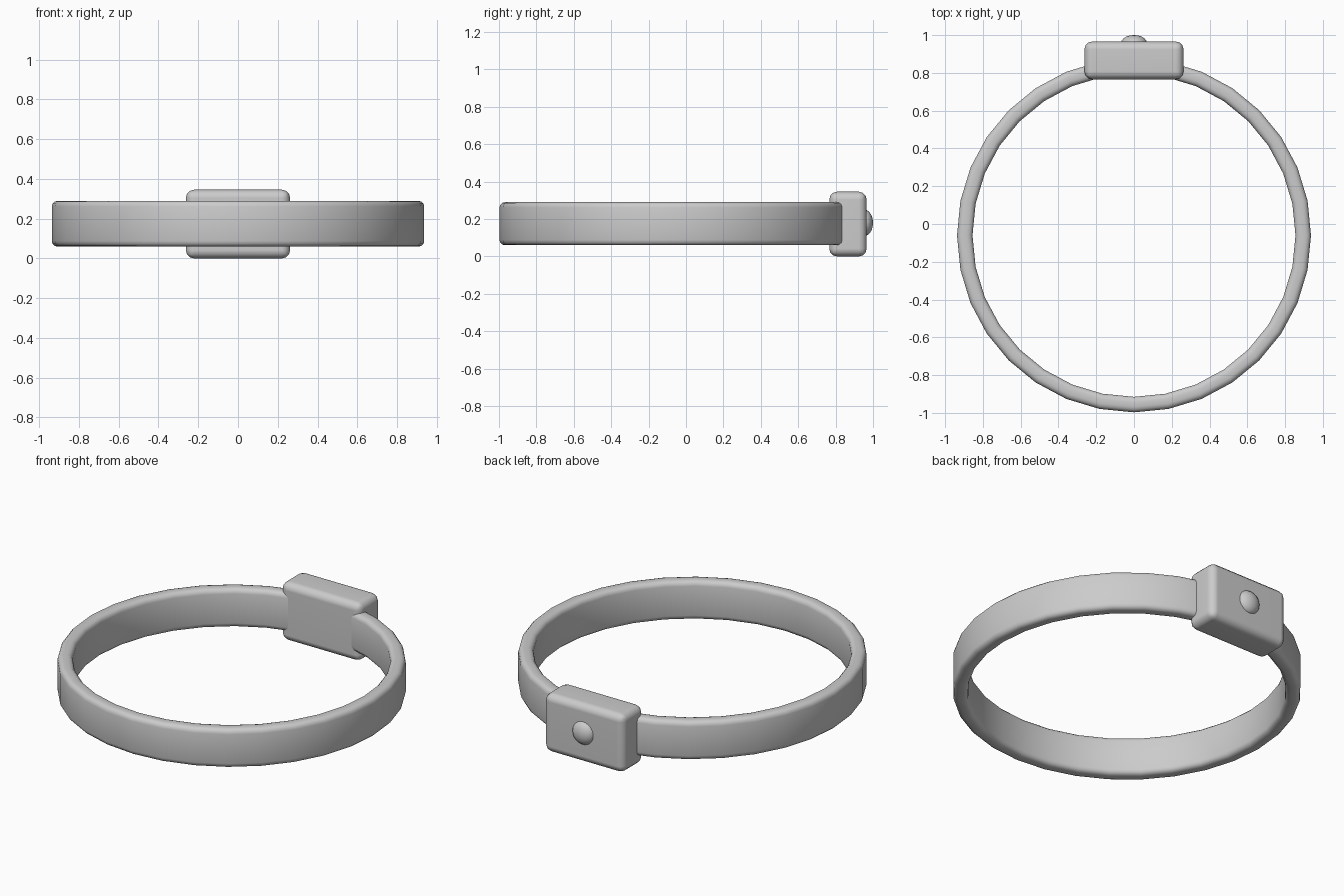
import bpy, bmesh, math

if "Cube" in bpy.data.objects:
    bpy.data.objects.remove(bpy.data.objects["Cube"])

def finish(name, bm):
    bmesh.ops.recalc_face_normals(bm, faces=bm.faces)
    me = bpy.data.meshes.new(name)
    bm.to_mesh(me)
    bm.free()
    ob = bpy.data.objects.new(name, me)
    bpy.context.collection.objects.link(ob)
    for p in me.polygons:
        p.use_smooth = True
    return ob

def lathe(name, profile, segments, closed):
    """Spin (radius, z) points around z."""
    bm = bmesh.new()
    rings = []
    for i in range(segments):
        a = 2 * math.pi * i / segments
        rings.append([bm.verts.new((r * math.cos(a), r * math.sin(a), z)) for r, z in profile])
    n = len(profile)
    for i in range(segments):
        a, b = rings[i], rings[(i + 1) % segments]
        for j in range(n if closed else n - 1):
            k = (j + 1) % n
            bm.faces.new((a[j], b[j], b[k], a[k]))
    bmesh.ops.remove_doubles(bm, verts=bm.verts, dist=1e-5)
    return finish(name, bm)

# Band: rounded rectangular section spun into a ring
def rounded_section(r0, r1, z0, z1, rad, steps=3):
    pts = []
    corners = ((r1 - rad, z1 - rad, 0), (r0 + rad, z1 - rad, 90),
               (r0 + rad, z0 + rad, 180), (r1 - rad, z0 + rad, 270))
    for cx, cz, start in corners:
        for s in range(steps + 1):
            a = math.radians(start + 90 * s / steps)
            pts.append((cx + rad * math.cos(a), cz + rad * math.sin(a)))
    return pts

band = lathe("band", rounded_section(0.855, 0.937, 0.06, 0.29, 0.028), 32, True)
band.location.y = -0.06

# Case: rounded block at the back of the band
bm = bmesh.new()
bmesh.ops.create_cube(bm, size=1)
bmesh.ops.scale(bm, vec=(0.525, 0.2, 0.346), verts=bm.verts)
case = finish("case", bm)
case.location = (0, 0.866, 0.173)
bev = case.modifiers.new("rounding", "BEVEL")
bev.width = 0.042
bev.segments = 3
case.modifiers.new("shading", "WEIGHTED_NORMAL")

# Button: low dome on the outer face of the case
dome = [(0.07 * math.cos(math.radians(a)), 0.045 * math.sin(math.radians(a)))
        for a in (-90, -60, -30, 0, 18, 36, 54, 72, 90)]
button = lathe("button", dome, 24, False)
button.rotation_euler.x = -math.pi / 2
button.location = (0, 0.955, 0.18)
